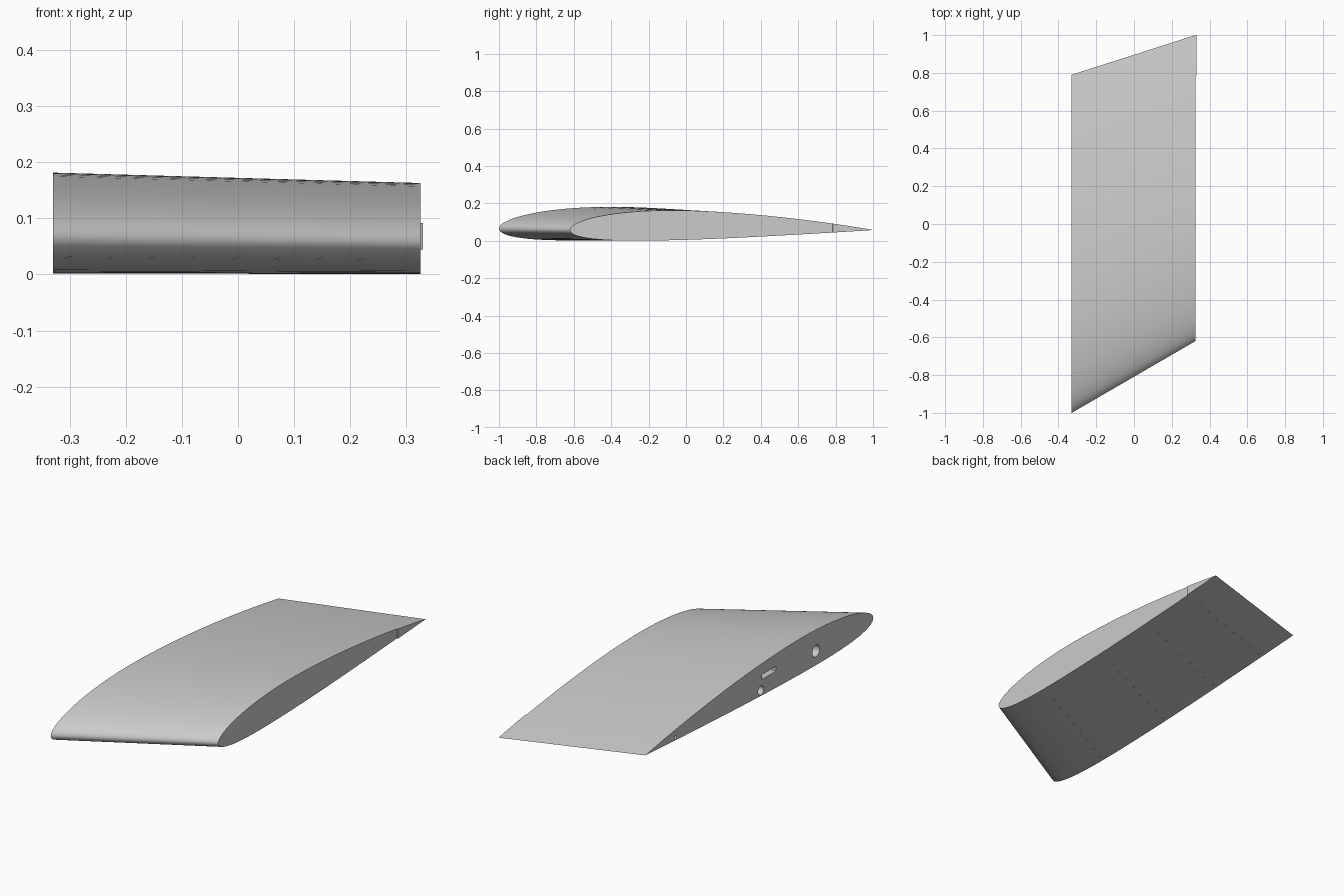
import bpy, bmesh, math
from mathutils import Matrix

if "Cube" in bpy.data.objects:
    bpy.data.objects.remove(bpy.data.objects["Cube"])

GREY = (0.6, 0.6, 0.6, 1.0)
mat = bpy.data.materials.new("light_grey")
mat.use_nodes = True
mat.diffuse_color = GREY
mat.node_tree.nodes["Principled BSDF"].inputs["Base Color"].default_value = GREY

ROOT, TIP, STEPS = -0.33, 0.325, 48
THICK, CAMBER, CREST = 0.099, 0.016, 0.4


def foil_point(x, f, side):
    """Point on the swept, tapered wing: f runs nose to tail, side is +1 top or -1 bottom."""
    t = (x - ROOT) / (TIP - ROOT)
    nose, tail = -1 + 0.38 * t, 0.79 + 0.21 * t
    chord = tail - nose
    half = 5 * THICK * (0.2969 * math.sqrt(f) - 0.126 * f - 0.3516 * f**2
                        + 0.2843 * f**3 - 0.1036 * f**4)
    if f < CREST:
        line = CAMBER * (2 * CREST * f - f * f) / CREST**2
    else:
        line = CAMBER * (1 - 2 * CREST + 2 * CREST * f - f * f) / (1 - CREST)**2
    base = 0.0655 - 0.0075 * t
    return (x, nose + chord * f, base + chord * (line + side * half))


def make_object(name, bm):
    mesh = bpy.data.meshes.new(name)
    bmesh.ops.recalc_face_normals(bm, faces=bm.faces)
    bm.to_mesh(mesh)
    bm.free()
    mesh.materials.append(mat)
    obj = bpy.data.objects.new(name, mesh)
    bpy.context.collection.objects.link(obj)
    return obj


def loft(name, x0, x1, start):
    """Solid between two foil sections, from chord fraction start to the tail."""
    fr = [start + (1 - start) * (1 - math.cos(math.pi * i / STEPS)) / 2 for i in range(STEPS + 1)]
    outline = [(f, 1) for f in reversed(fr)]
    outline += [(f, -1) for f in (fr if start > 0 else fr[1:])[:-1]]
    bm = bmesh.new()
    rings = [[bm.verts.new(foil_point(x, f, s)) for f, s in outline] for x in (x0, x1)]
    n = len(outline)
    for i in range(n):
        j = (i + 1) % n
        bm.faces.new((rings[0][i], rings[0][j], rings[1][j], rings[1][i]))
    for ring in rings:
        bm.faces.new(ring)
    return make_object(name, bm)


wing = loft("wing_panel", ROOT, TIP, 0)
flap = loft("flap_end", TIP, 0.33, 0.867)

# Cutters: spar and pin bores plus a cable slot in the root face
cut = bmesh.new()
for y, z, r, depth in ((-0.55, 0.073, 0.029, 0.3), (-0.117, 0.042, 0.022, 0.3),
                       (0.553, 0.065, 0.009, 0.1)):
    place = Matrix.Translation((ROOT, y, z)) @ Matrix.Rotation(math.pi / 2, 4, 'Y')
    bmesh.ops.create_cone(cut, cap_ends=True, segments=32, radius1=r, radius2=r,
                          depth=2 * depth, matrix=place)


def box(center, size):
    bmesh.ops.create_cube(cut, size=1, matrix=Matrix.Translation(center)
                          @ Matrix.Diagonal((*size, 1)))


box((ROOT, -0.18, 0.105), (0.4, 0.11, 0.024))

# Cutters: rows of small slits along the underside
for row in (0.025, 0.21, 0.47, 0.68, 0.87):
    for i in range(8):
        x = -0.302 + 0.0744 * i
        box(foil_point(x, row, -1), (0.01, 0.005, 0.012))

cutter = make_object("opening_cutter", cut)
cutter.hide_render = True
cutter.hide_viewport = True
mod = wing.modifiers.new("openings", 'BOOLEAN')
mod.operation = 'DIFFERENCE'
mod.solver = 'EXACT'
mod.object = cutter

# Apply the cut, then smooth the skin and keep the end faces crisp
bpy.context.view_layer.update()
cut_mesh = bpy.data.meshes.new_from_object(
    wing.evaluated_get(bpy.context.evaluated_depsgraph_get()))
wing.modifiers.clear()
wing.data = cut_mesh
bpy.data.objects.remove(cutter)
for obj in (wing, flap):
    bpy.ops.object.select_all(action='DESELECT')
    obj.select_set(True)
    bpy.context.view_layer.objects.active = obj
    bpy.ops.object.shade_smooth_by_angle(angle=math.radians(30))
